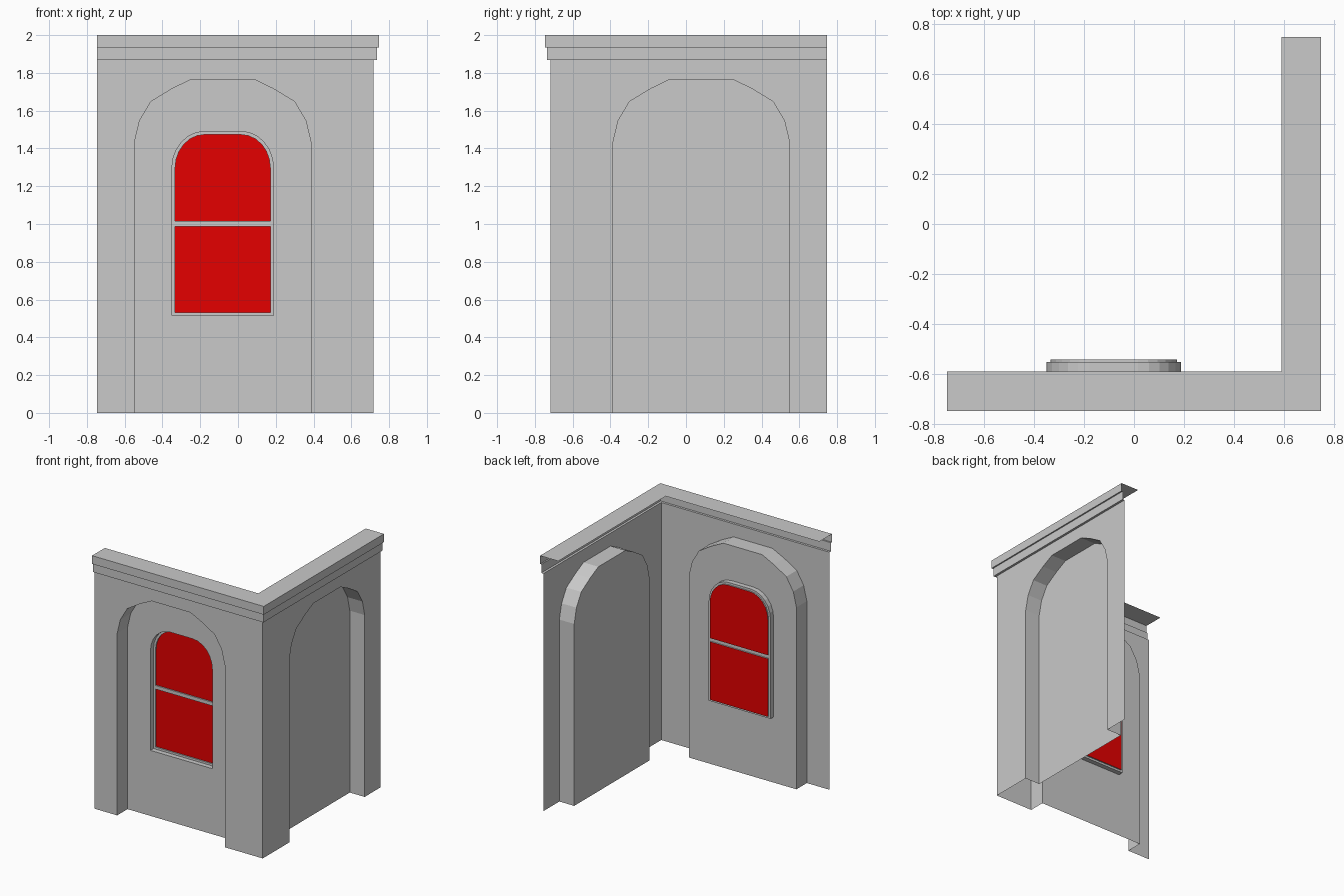
import bpy, bmesh
from math import sin, cos, pi
from mathutils import Vector

if "Cube" in bpy.data.objects:
    bpy.data.objects.remove(bpy.data.objects["Cube"])


def material(name, rgb):
    m = bpy.data.materials.new(name)
    m.use_nodes = True
    m.diffuse_color = (*rgb, 1)
    m.node_tree.nodes["Principled BSDF"].inputs["Base Color"].default_value = (*rgb, 1)
    return m


STONE = material("grey stone", (0.588, 0.588, 0.588))
GLASS = material("red glass", (0.78, 0, 0))

# Depths measured outward from the centre, and wall extents
FACE, NICHE, FRAME, PANE = 0.717, 0.588, 0.55, 0.54
END, TOP, CENTRE = -0.747, 1.867, -0.081


def front(u, d, z):
    return Vector((u, -d, z))


def side(u, d, z):
    return Vector((d, -u, z))


def build(name, faces, mat, outward):
    """Make one welded sheet whose widest face looks outward."""
    bm = bmesh.new()
    for f in faces:
        bm.faces.new([bm.verts.new(p) for p in f])
    bmesh.ops.remove_doubles(bm, verts=bm.verts, dist=0.0005)
    bmesh.ops.recalc_face_normals(bm, faces=bm.faces)
    bm.normal_update()
    widest = max(bm.faces, key=lambda f: f.calc_area())
    if widest.normal.dot(outward) < 0:
        bmesh.ops.reverse_faces(bm, faces=bm.faces)
    mesh = bpy.data.meshes.new(name)
    bm.to_mesh(mesh)
    bm.free()
    mesh.materials.append(mat)
    ob = bpy.data.objects.new(name, mesh)
    bpy.context.collection.objects.link(ob)


def whole(half):
    """Mirror a half outline about the arch centre line."""
    return half + [(-u, z) for u, z in reversed(half)]


def place(outline, d, to):
    return [to(CENTRE + u, d, z) for u, z in outline]


def band(a, b, closed=True):
    """Quads joining two matching outlines."""
    n = len(a)
    return [[a[i], a[(i + 1) % n], b[(i + 1) % n], b[i]] for i in range(n if closed else n - 1)]


def window_half(inset, bottom):
    rx, rz, spring = 0.172 - inset, 0.194 - inset, 1.296
    arc = [(0.097 + rx * cos(i * pi / 12), spring + rz * sin(i * pi / 12)) for i in range(7)]
    return [(0.269 - inset, bottom)] + arc


niche_half = [(0.468, 0), (0.468, 1.43), (0.44, 1.547), (0.38, 1.648), (0.27, 1.715), (0.168, 1.765)]
opening_half = window_half(0, 0.515)


def wall(name, to, has_window):
    arch = whole(niche_half)
    outer, inner = place(arch, FACE, to), place(arch, NICHE, to)
    # Outer wall face around the niche, then the niche reveal
    faces = [[to(FACE, FACE, 0), to(FACE, FACE, TOP), to(END, FACE, TOP), to(END, FACE, 0)] + outer[::-1]]
    faces += band(outer, inner, closed=False)
    # Niche back, split on its centre line when it holds the window
    if has_window:
        hole = [(0, 0.515)] + opening_half + [(0, 1.49)]
        half = [(0, 0)] + niche_half + [(0, 1.765)] + hole[::-1]
        for s in (1, -1):
            faces.append(place([(s * u, z) for u, z in half], NICHE, to))
    else:
        faces.append(inner)
    build(name, faces, STONE, to(0, 1, 0))


wall("front_wall", front, True)
wall("side_wall", side, False)

# Stepped cornice, mitred around the corner
profile = [(NICHE, 2), (0.746, 2), (0.746, 1.935), (0.735, 1.935), (0.735, TOP), (FACE, TOP)]
rails = [[Vector((END, -d, z)), Vector((d, -d, z)), Vector((d, -END, z))] for d, z in profile]
cornice = []
for a, b in zip(rails, rails[1:]):
    cornice += band(a, b, closed=False)
build("cornice", cornice, STONE, Vector((0, 0, 1)))

# Window frame: reveal, rim, crossbar and shallow pane recesses
INSET, SILL, BAR_LOW, BAR_HIGH = 0.017, 0.531, 0.987, 1.015
opening = whole(opening_half)
rim = whole(window_half(INSET, SILL))
w = 0.269 - INSET
lower_pane = whole([(w, SILL), (w, BAR_LOW)])
upper_pane = whole(window_half(INSET, BAR_HIGH))
crossbar = whole([(w, BAR_LOW), (w, BAR_HIGH)])
frame = band(place(opening, NICHE, front), place(opening, FRAME, front))
frame += band(place(opening, FRAME, front), place(rim, FRAME, front))
frame.append(place(crossbar, FRAME, front))
for pane in (lower_pane, upper_pane):
    frame += band(place(pane, FRAME, front), place(pane, PANE, front))
build("window_frame", frame, STONE, Vector((0, -1, 0)))

# Glass panes
for name, pane in (("lower_pane", lower_pane), ("upper_pane", upper_pane)):
    build(name, [place(pane, PANE, front)], GLASS, Vector((0, -1, 0)))
